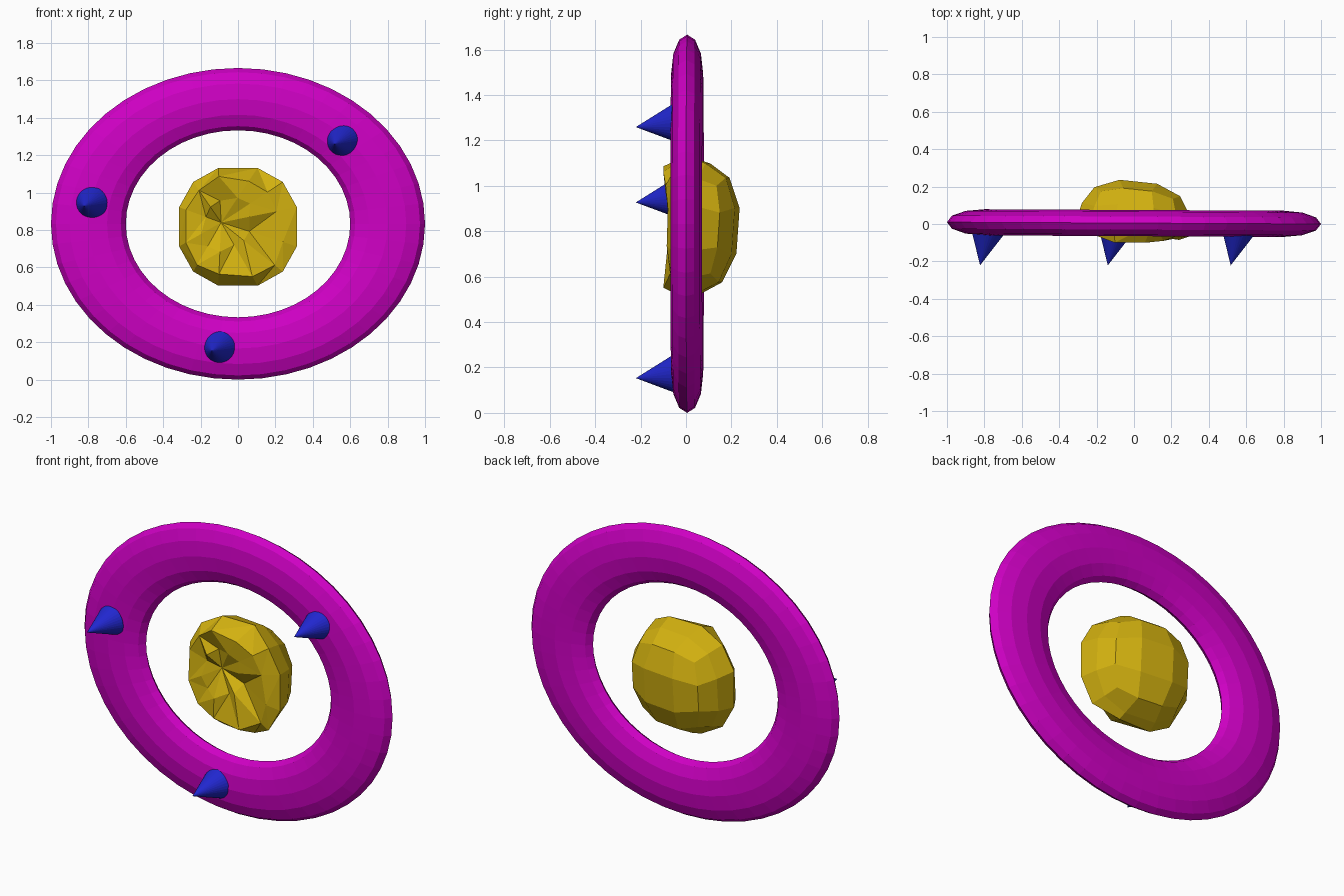
import bpy, bmesh, math, random
from mathutils import Vector, Euler

if "Cube" in bpy.data.objects:
    bpy.data.objects.remove(bpy.data.objects["Cube"])

random.seed(4)


def paint(ob, name, color):
    mat = bpy.data.materials.get(name) or bpy.data.materials.new(name)
    mat.diffuse_color = (*color, 1)
    mat.use_nodes = True
    mat.node_tree.nodes["Principled BSDF"].inputs["Base Color"].default_value = mat.diffuse_color
    ob.data.materials.append(mat)


# flattened oval ring, standing upright
bpy.ops.mesh.primitive_torus_add(major_segments=48, minor_segments=12,
                                 major_radius=0.8, minor_radius=0.2,
                                 location=(0, 0.005, 0.833),
                                 rotation=(math.pi / 2, 0, -0.005))
ring = bpy.context.object
ring.name = "oval_ring"
ring.scale = (1, 0.833, 0.35)
paint(ring, "magenta", (0.62, 0.0, 0.55))

# three spikes on the front face, leaning slightly left and down
axis = Vector((-0.038, -0.178, -0.018))
for i, (x, z) in enumerate([(-0.785, 0.945), (0.555, 1.277), (-0.102, 0.171)]):
    base = Vector((x, -0.043, z))
    bpy.ops.mesh.primitive_cone_add(vertices=32, radius1=0.088, radius2=0,
                                    depth=axis.length, location=base + axis / 2,
                                    rotation=axis.to_track_quat('Z', 'Y').to_euler())
    spike = bpy.context.object
    spike.name = f"spike_{i + 1}"
    paint(spike, "blue", (0.015, 0.02, 0.62))

# faceted nugget: slightly tilted rounded cube with its front cap broken away
CENTRE = Vector((0, 0.005, 0.817))
tilt = Euler((math.radians(-4), 0, math.radians(-6)))
bm = bmesh.new()
bmesh.ops.create_cube(bm, size=2)
bmesh.ops.subdivide_edges(bm, edges=bm.edges[:], cuts=2, use_grid_fill=True)
bmesh.ops.delete(bm, geom=[v for v in bm.verts if v.co.y < -0.9], context='VERTS')
for v in bm.verts:
    n = v.co.normalized()
    if n.y < 0:                                   # broken rim
        y = -0.065 if n.x > 0.5 else 0.0
        v.co = CENTRE + Vector((n.x * 0.348, y, n.z * 0.348))
    else:                                         # rounded back
        r = 0.318 if v.co.y < 0.5 else 0.335
        p = Vector((n.x * r, n.y * 0.238, n.z * r))
        p.rotate(tilt)
        v.co = CENTRE + p
rim = [v for v in bm.verts if v.is_boundary]
rim.sort(key=lambda v: math.atan2(v.co.z - CENTRE.z, v.co.x))

# crumpled front: jagged rings running in to an off-centre pit
pit = Vector((-0.09, -0.02, 0.84))
rings = [(0.20, [-.06, -.06, -.08, -.1, -.07, -.085, -.08, -.09, -.1, -.1, -.06, -.05]),
         (0.58, [-.06, -.05, -.085, -.05, -.08, -.03, -.08, -.085, -.09, -.04, -.08, -.04])]
loops = [rim]
for f, depths in rings:
    loop = []
    for v, y in zip(rim, depths):
        p = v.co.lerp(pit, f + random.uniform(-0.08, 0.08))
        loop.append(bm.verts.new((p.x, y, p.z)))
    loops.append(loop)
count = len(rim)
for a, b in zip(loops, loops[1:]):
    for i in range(count):
        j = (i + 1) % count
        if random.random() < 0.5:
            tris = (a[i], a[j], b[i]), (a[j], b[j], b[i])
        else:
            tris = (a[i], a[j], b[j]), (a[i], b[j], b[i])
        for t in tris:
            bm.faces.new(t)
tip = bm.verts.new(pit)
for i in range(count):
    bm.faces.new((loops[-1][i], loops[-1][(i + 1) % count], tip))
bmesh.ops.recalc_face_normals(bm, faces=bm.faces[:])
mesh = bpy.data.meshes.new("nugget")
bm.to_mesh(mesh)
bm.free()
nugget = bpy.data.objects.new("nugget", mesh)
bpy.context.collection.objects.link(nugget)
paint(nugget, "gold", (0.65, 0.44, 0.005))
